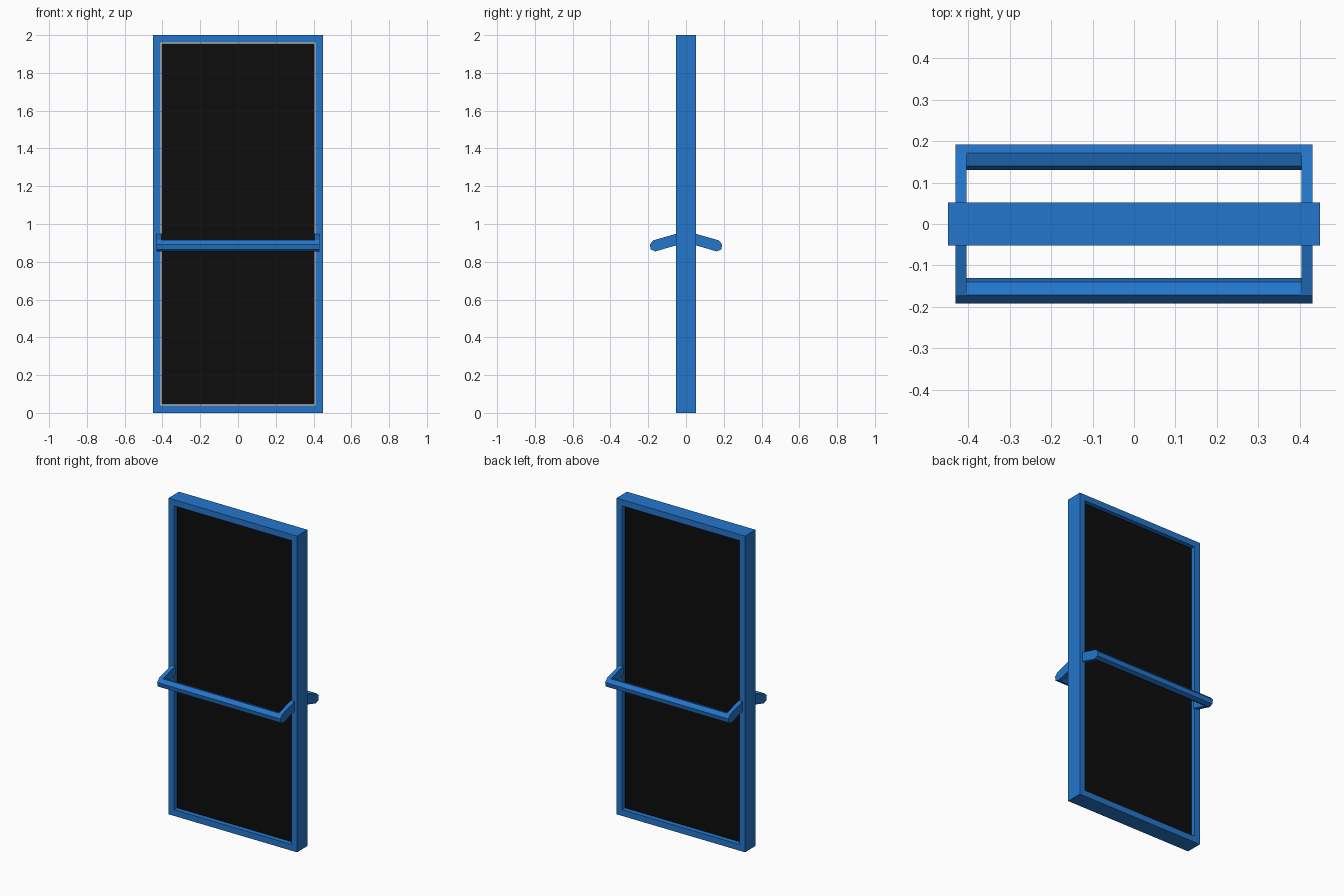
import bpy
import bmesh

if "Cube" in bpy.data.objects:
    bpy.data.objects.remove(bpy.data.objects["Cube"], do_unlink=True)

WIDTH, DEPTH, HEIGHT = 0.9, 0.105, 2.0
BORDER, RECESS = 0.055, 0.02
ARM_IN, ARM_OUT = 0.405, 0.431


def make_material(name, rgb):
    color = (*rgb, 1)
    mat = bpy.data.materials.new(name)
    mat.use_nodes = True
    mat.diffuse_color = color
    mat.node_tree.nodes["Principled BSDF"].inputs["Base Color"].default_value = color
    return mat


blue = make_material("blue paint", (0.018, 0.18, 0.6))
black = make_material("black panel", (0.004, 0.004, 0.004))


def add_object(name, bm, mat):
    bmesh.ops.recalc_face_normals(bm, faces=bm.faces)
    mesh = bpy.data.meshes.new(name)
    bm.to_mesh(mesh)
    bm.free()
    mesh.materials.append(mat)
    obj = bpy.data.objects.new(name, mesh)
    bpy.context.collection.objects.link(obj)
    return obj


def box(size):
    bm = bmesh.new()
    bmesh.ops.create_cube(bm, size=1)
    bmesh.ops.scale(bm, vec=size, verts=bm.verts)
    bmesh.ops.translate(bm, vec=(0, 0, HEIGHT / 2), verts=bm.verts)
    return bm


def prism(bm, profile, x0, x1):
    """Extrude a (y, z) outline along x."""
    face = bm.faces.new([bm.verts.new((x0, y, z)) for y, z in profile])
    new = bmesh.ops.extrude_face_region(bm, geom=[face], use_keep_orig=True)
    verts = [v for v in new["geom"] if isinstance(v, bmesh.types.BMVert)]
    bmesh.ops.translate(bm, vec=(x1 - x0, 0, 0), verts=verts)


# Door frame: a box with its front and back opened into one ring
bm = box((WIDTH, DEPTH, HEIGHT))
bm.normal_update()
sides = [f for f in bm.faces if abs(f.normal.y) > 0.5]
bmesh.ops.inset_individual(bm, faces=sides, thickness=BORDER)
rims = [e for f in sides for e in f.edges]
bmesh.ops.delete(bm, geom=sides, context="FACES_ONLY")
bmesh.ops.bridge_loops(bm, edges=rims)
add_object("door_frame", bm, blue)

# Recessed panel, its edges set into the frame
inset = 2 * BORDER - 0.02
add_object("door_panel",
           box((WIDTH - inset, DEPTH - 2 * RECESS, HEIGHT - inset)), black)

# Push handles: sloping end arms joined by a faceted bar
tip = [(0.172, 0.914), (0.192, 0.892), (0.187, 0.865), (0.162, 0.855)]
arm = [(0.045, 0.95)] + tip + [(0.045, 0.889)]
bar = tip + [(0.131, 0.873), (0.14, 0.903)]

for name, side in (("front", -1), ("back", 1)):
    bm = bmesh.new()
    for outline, x0, x1 in ((arm, -ARM_OUT, -ARM_IN),
                            (bar, -ARM_IN, ARM_IN),
                            (arm, ARM_IN, ARM_OUT)):
        prism(bm, [(side * y, z) for y, z in outline], x0, x1)
    add_object(name + "_push_handle", bm, blue)
